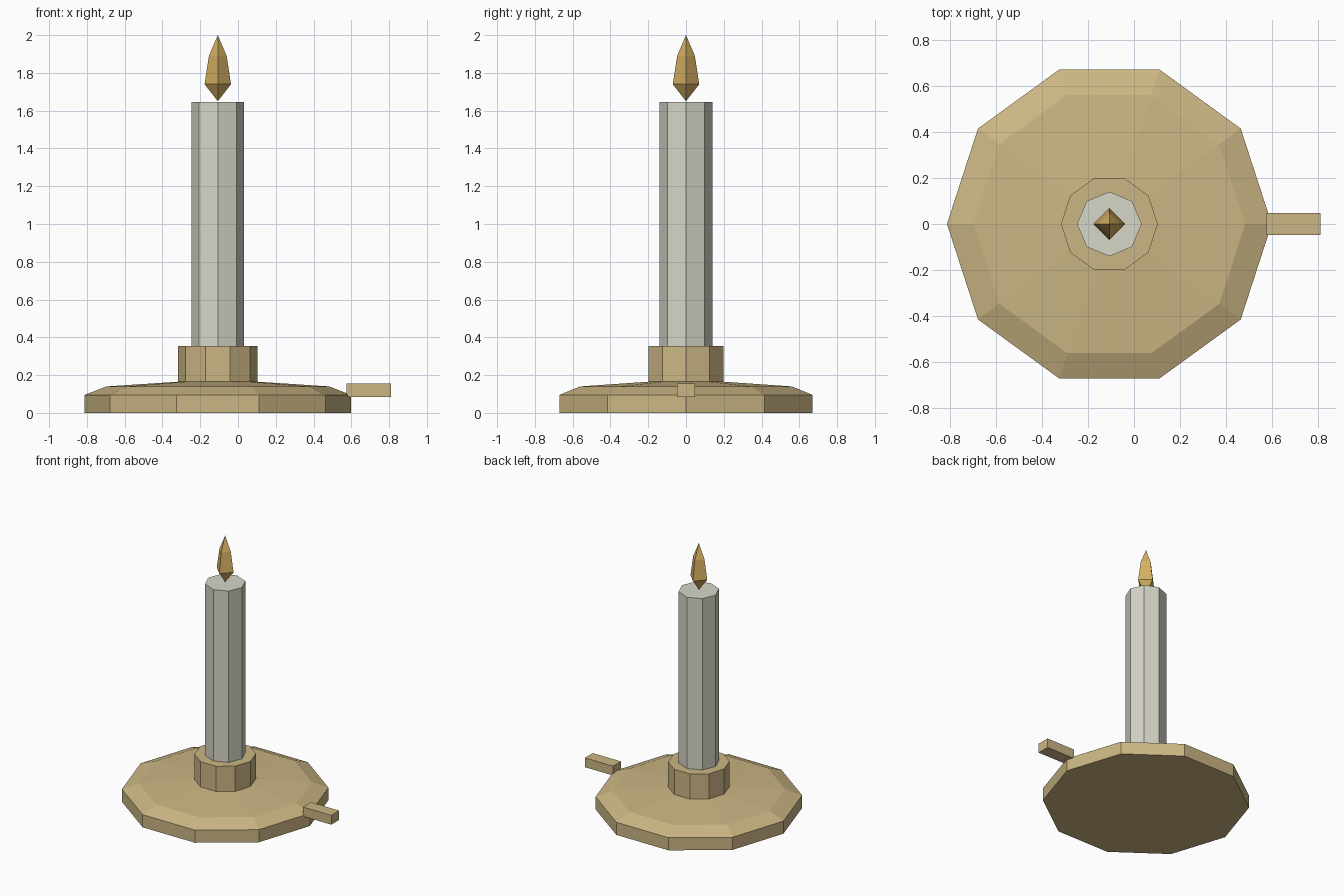
import bpy, bmesh
from math import cos, sin, tau

cube = bpy.data.objects.get("Cube")
if cube:
    bpy.data.objects.remove(cube, do_unlink=True)

AXIS_X = -0.107  # the dish sits off centre because of the handle


def material(name, rgb):
    mat = bpy.data.materials.new(name)
    mat.use_nodes = True
    mat.diffuse_color = (*rgb, 1)
    mat.node_tree.nodes["Principled BSDF"].inputs["Base Color"].default_value = (*rgb, 1)
    return mat


def finish(bm, name, mat):
    bmesh.ops.recalc_face_normals(bm, faces=bm.faces)
    mesh = bpy.data.meshes.new(name)
    bm.to_mesh(mesh)
    bm.free()
    mesh.materials.append(mat)
    obj = bpy.data.objects.new(name, mesh)
    bpy.context.collection.objects.link(obj)
    return obj


def lathe(name, profile, sides, mat):
    """Turn (radius, height) points into a closed faceted solid."""
    bm = bmesh.new()
    rings = []
    for r, z in profile:
        count = sides if r > 0 else 1
        rings.append([bm.verts.new((AXIS_X + r * cos(tau * i / sides),
                                    r * sin(tau * i / sides), z))
                      for i in range(count)])
    for low, high in zip(rings, rings[1:]):
        for i in range(sides):
            j = (i + 1) % sides
            if len(low) == 1:
                bm.faces.new((low[0], high[j], high[i]))
            elif len(high) == 1:
                bm.faces.new((low[i], low[j], high[0]))
            else:
                bm.faces.new((low[i], low[j], high[j], high[i]))
    for ring in (rings[0], rings[-1]):
        if len(ring) > 1:
            bm.faces.new(ring)
    return finish(bm, name, mat)


def box(name, low, high, mat):
    bm = bmesh.new()
    bmesh.ops.create_cube(bm, size=1)
    for v in bm.verts:
        v.co = [(a + b) / 2 + c * (b - a) for a, b, c in zip(low, high, v.co)]
    return finish(bm, name, mat)


brass = material("brass", (0.60, 0.47, 0.23))
wax = material("wax", (0.68, 0.67, 0.58))
fire = material("flame yellow", (0.66, 0.43, 0.12))

# Dish and socket turned as one piece
lathe("dish_and_socket", [(0.705, 0), (0.705, 0.095), (0.59, 0.14),
                          (0.21, 0.165), (0.21, 0.355)], 10, brass)
# Candle standing in the socket
lathe("candle", [(0.14, 0.33), (0.14, 1.645)], 8, wax)
# Four-sided flame
lathe("flame", [(0, 1.65), (0.07, 1.74), (0.047, 1.89), (0, 2.0)], 4, fire)
# Short handle at the rim
box("handle", (0.575, -0.047, 0.085), (0.81, 0.047, 0.155), brass)
